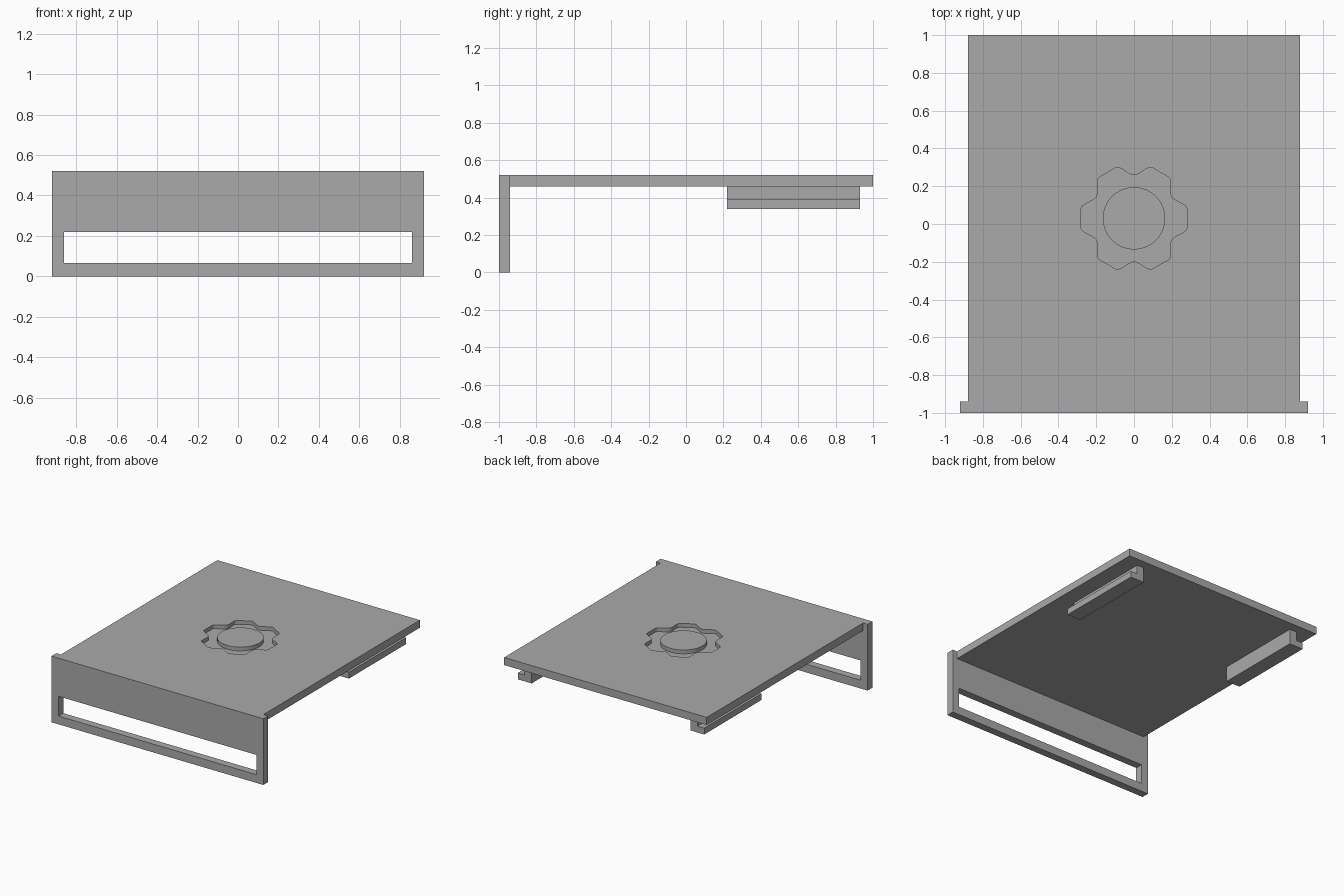
import bpy
import bmesh
from math import radians, cos, sin

default = bpy.data.objects.get("Cube")
if default:
    bpy.data.objects.remove(default, do_unlink=True)

grey = bpy.data.materials.new("plain grey")
grey.use_nodes = True
grey.diffuse_color = (0.4, 0.4, 0.4, 1)
grey.node_tree.nodes["Principled BSDF"].inputs["Base Color"].default_value = (0.4, 0.4, 0.4, 1)


def prism(name, outline, direction):
    """Extrude a closed 3D outline along a direction."""
    bm = bmesh.new()
    face = bm.faces.new([bm.verts.new(p) for p in outline])
    top = bmesh.ops.extrude_face_region(bm, geom=[face])["geom"]
    moved = [v for v in top if isinstance(v, bmesh.types.BMVert)]
    bmesh.ops.translate(bm, verts=moved, vec=direction)
    bmesh.ops.recalc_face_normals(bm, faces=bm.faces)
    mesh = bpy.data.meshes.new(name)
    bm.to_mesh(mesh)
    bm.free()
    mesh.materials.append(grey)
    obj = bpy.data.objects.new(name, mesh)
    bpy.context.collection.objects.link(obj)
    return obj


def box(name, x, y, z):
    base = [(x[0], y[0], z[0]), (x[1], y[0], z[0]), (x[1], y[1], z[0]), (x[0], y[1], z[0])]
    return prism(name, base, (0, 0, z[1] - z[0]))


def cut(target, cutter):
    cutter.hide_render = True
    mod = target.modifiers.new("cut", "BOOLEAN")
    mod.operation = "DIFFERENCE"
    mod.solver = "EXACT"
    mod.object = cutter
    bpy.context.view_layer.objects.active = target
    bpy.ops.object.modifier_apply(modifier=mod.name)
    bpy.data.objects.remove(cutter, do_unlink=True)


def smooth(obj):
    bpy.ops.object.select_all(action="DESELECT")
    obj.select_set(True)
    bpy.context.view_layer.objects.active = obj
    bpy.ops.object.shade_smooth_by_angle(angle=radians(30))


TOP, UNDER, FLOOR = 0.52, 0.46, 0.49
CENTRE_Y = 0.03


def polar(r, degrees, z):
    a = radians(degrees)
    return (r * cos(a), CENTRE_Y + r * sin(a), z)


# Top plate with a six-lobed recess
plate = box("top_plate", (-0.88, 0.88), (-0.94, 1), (UNDER, TOP))
half_lobe = [(0, 0.28), (6, 0.282), (10, 0.285), (13, 0.282), (16, 0.27),
             (20, 0.252), (24, 0.238), (27, 0.231), (30, 0.228)]
lobe = [(-a, r) for a, r in reversed(half_lobe[1:-1])] + half_lobe
outline = [polar(r, 60 * i + a, FLOOR) for i in range(6) for a, r in lobe]
cut(plate, prism("recess_cutter", outline, (0, 0, 0.1)))
smooth(plate)

# Round boss standing in the recess
disc = prism("centre_disc", [polar(0.165, 360 * i / 64, FLOOR) for i in range(64)],
             (0, 0, TOP - FLOOR))
smooth(disc)

# Front panel with a long window
panel = box("front_panel", (-0.92, 0.92), (-1, -0.94), (0, TOP))
cut(panel, box("window_cutter", (-0.86, 0.86), (-1.1, -0.8), (0.065, 0.22)))

# L-shaped runners under the plate, feet pointing outwards
section = [(0.69, 0.34), (0.81, 0.34), (0.81, 0.39), (0.75, 0.39), (0.75, UNDER), (0.69, UNDER)]
for side, name in ((1, "left_runner"), (-1, "right_runner")):
    prism(name, [(side * x, 0.22, z) for x, z in section], (0, 0.71, 0))
